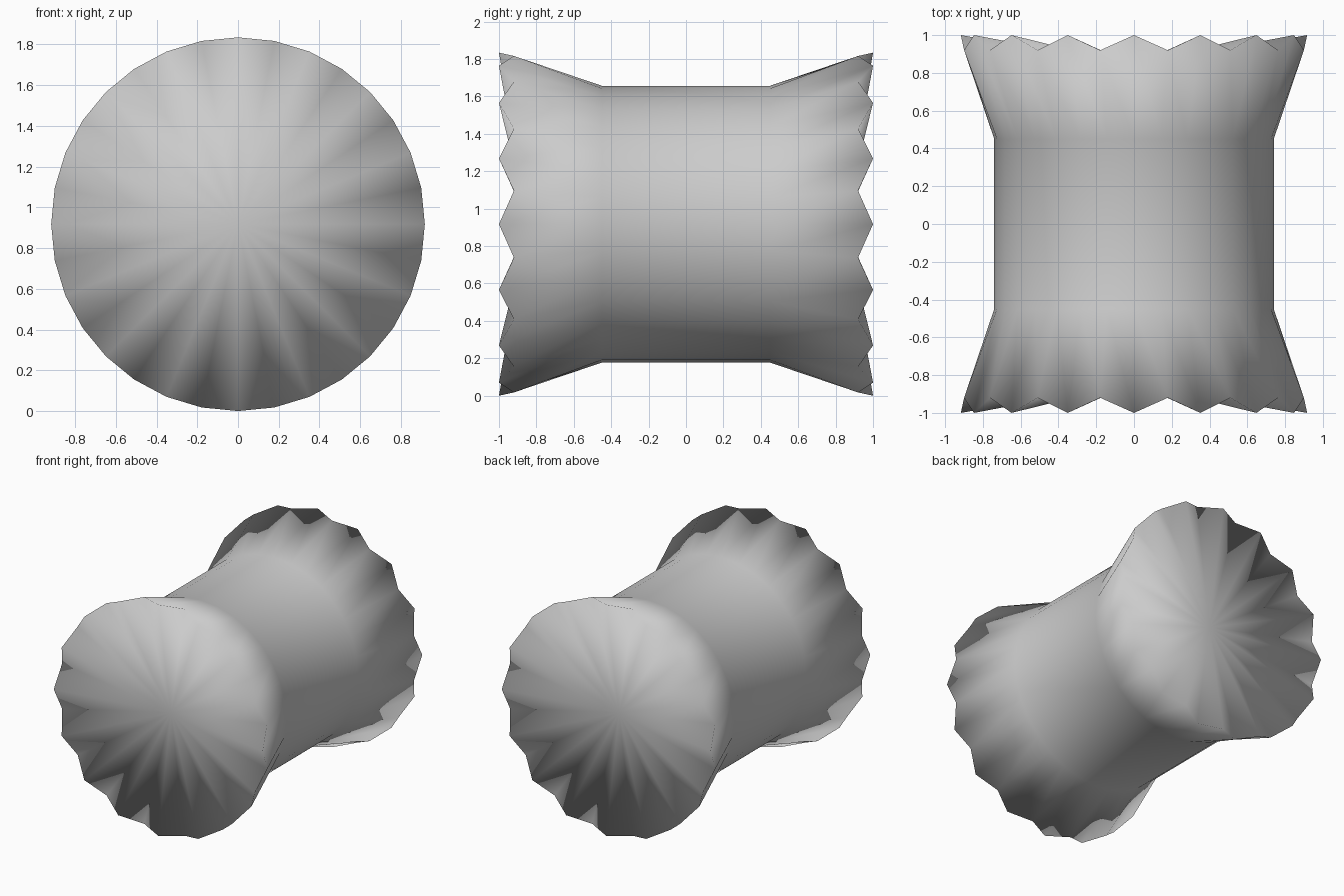
import bpy, bmesh
from math import sin, cos, tau

cube = bpy.data.objects.get("Cube")
if cube:
    bpy.data.objects.remove(cube, do_unlink=True)

SIDES = 32
BODY_R, RIM_R = 0.74, 0.917
BODY_Y, TIP_Y, NOTCH_Y, HUB_Y = 0.45, 1.0, 0.92, 0.84
AXIS_Z = RIM_R

wrapper_grey = bpy.data.materials.new("wrapper_grey")
wrapper_grey.use_nodes = True
grey = (0.6, 0.6, 0.6, 1)
wrapper_grey.diffuse_color = grey
wrapper_grey.node_tree.nodes["Principled BSDF"].inputs["Base Color"].default_value = grey

bm = bmesh.new()


def ring(radius, tip_y, notch_y):
    """Circle of vertices around the y axis, alternating between two depths."""
    verts = []
    for i in range(SIDES):
        a = tau * i / SIDES
        y = notch_y if i % 2 else tip_y
        verts.append(bm.verts.new((radius * cos(a), y, AXIS_Z + radius * sin(a))))
    return verts


# Tube with a flared, zigzag rim at each end
rings = [
    ring(RIM_R, -TIP_Y, -NOTCH_Y),
    ring(BODY_R, -BODY_Y, -BODY_Y),
    ring(BODY_R, BODY_Y, BODY_Y),
    ring(RIM_R, TIP_Y, NOTCH_Y),
]
for near, far in zip(rings, rings[1:]):
    for i in range(SIDES):
        j = (i + 1) % SIDES
        bm.faces.new((near[i], near[j], far[j], far[i]))

# Pleated end caps sinking to a central point
for rim, y in ((rings[0], -HUB_Y), (rings[-1], HUB_Y)):
    hub = bm.verts.new((0, y, AXIS_Z))
    for i in range(SIDES):
        bm.faces.new((hub, rim[i], rim[(i + 1) % SIDES]))

bmesh.ops.recalc_face_normals(bm, faces=bm.faces)
for face in bm.faces:
    face.smooth = True

mesh = bpy.data.meshes.new("wrapped_candy")
bm.to_mesh(mesh)
bm.free()
mesh.materials.append(wrapper_grey)
candy = bpy.data.objects.new("wrapped_candy", mesh)
bpy.context.collection.objects.link(candy)
